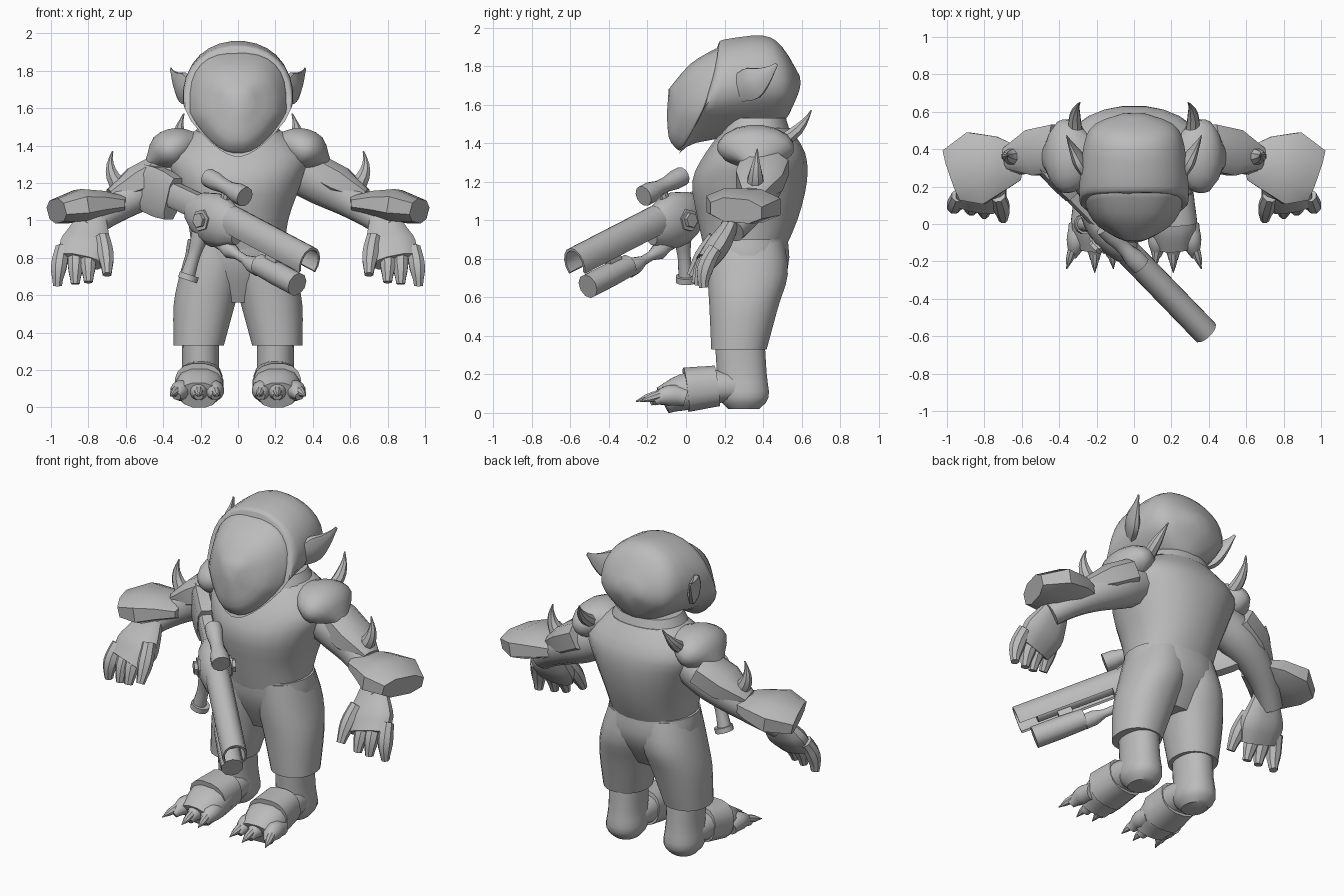
import bpy, bmesh, math
from mathutils import Vector, Matrix

cube = bpy.data.objects.get("Cube")
if cube:
    bpy.data.objects.remove(cube)

GREY = (.5, .5, .5, 1)
clay = bpy.data.materials.new("plain grey")
clay.use_nodes = True
clay.diffuse_color = GREY
clay.node_tree.nodes["Principled BSDF"].inputs["Base Color"].default_value = GREY
ACROSS, DEPTH = Vector((1, 0, 0)), Vector((0, 1, 0))
parts = []


def skin(name, rings, mirror):
    """Bridge equal rings of points into one closed part."""
    bm = bmesh.new()
    loops = [[bm.verts.new(point) for point in ring] for ring in rings]
    for first, second in zip(loops, loops[1:]):
        for i in range(len(first)):
            bm.faces.new((first[i - 1], first[i], second[i], second[i - 1]))
    bm.faces.new(loops[0])
    bm.faces.new(loops[-1])
    bmesh.ops.recalc_face_normals(bm, faces=bm.faces)
    mesh = bpy.data.meshes.new(name)
    bm.to_mesh(mesh)
    bm.free()
    mesh.materials.append(clay)
    part = bpy.data.objects.new(name, mesh)
    bpy.context.collection.objects.link(part)
    if mirror:
        part.modifiers.new("mirror", 'MIRROR').use_mirror_merge = False
    parts.append(part)


def oval(centre, u, v, sides, power):
    """Ring of points round a centre; a higher power makes it squarer."""
    ring = []
    for i in range(sides):
        turn = math.tau * (i + .5) / sides
        x, y = (math.copysign(abs(f) ** (2 / power), f) for f in (math.cos(turn), math.sin(turn)))
        ring.append(centre + u * x + v * y)
    return ring


def ease(rows, steps):
    """Run a smooth curve through the rows, with some steps between each pair."""
    rows = [Vector(row) for row in rows]
    last = len(rows) - 1
    result = []
    for i in range(last):
        a, b, c, d = (rows[max(0, min(last, i + k))] for k in (-1, 0, 1, 2))
        for step in range(steps):
            t = step / steps
            slope_in, slope_out = (c - a) / 2, (d - b) / 2
            cubic = (b - c) * 2 + slope_in + slope_out
            square = (c - b) * 3 - slope_in * 2 - slope_out
            result.append(((cubic * t + square) * t + slope_in) * t + b)
    return result + [rows[-1]]


def stack(name, rows, mirror=False):
    """Level ovals from rows of height, x, y, half width and half depth."""
    rings = [oval(Vector((x, y, z)), ACROSS * width, DEPTH * depth, 24, 2.2)
             for z, x, y, width, depth in ease(rows, 3)]
    skin(name, rings, mirror)


def limb(name, start, end, widths, mid=None, side=ACROSS, flat=1, sides=12, power=2,
         steps=3, frame=Matrix(), mirror=True):
    """Ovals square to a bent path, with half widths spaced evenly along it."""
    start, end = Vector(start), Vector(end)
    mid = Vector(mid) if mid else (start + end) / 2
    widths = [row.x for row in ease([(width, 0) for width in widths], steps)]
    rings = []
    for i, width in enumerate(widths):
        t = i / (len(widths) - 1)
        centre = start.lerp(mid, t).lerp(mid.lerp(end, t), t)
        ahead = (mid - start).lerp(end - mid, t).normalized()
        u = (side - ahead * side.dot(ahead)).normalized()
        ring = oval(centre, u * width, ahead.cross(u) * width * flat, sides, power)
        rings.append([frame @ point for point in ring])
    skin(name, rings, mirror)


def head_part(name, power, rows):
    """Upright ovals from rows of top y and z, bottom y and z, and half width."""
    rings = []
    for top_y, top_z, low_y, low_z, width in ease(rows, 3):
        top, low = Vector((0, top_y, top_z)), Vector((0, low_y, low_z))
        ring = oval((top + low) / 2, ACROSS * width, (top - low) / 2, 28, power)
        for point in ring:  # narrow jaw, cheeks set back
            k = (point.z - low_z) / (top_z - low_z)
            point.x *= 1 - max(0, .4 - k)
            point.y += width / 6 * math.sin(math.pi * k)
        rings.append(ring)
    skin(name, rings, False)


# Head
head_part("helmet", 2.1, [(.59, 1.75, .58, 1.65, .05), (.5, 1.9, .5, 1.5, .21), (.4, 1.96, .35, 1.45, .27),
                          (.2, 1.94, .05, 1.4, .295), (.17, 1.92, -.04, 1.34, .285)])
head_part("visor", 2.6, [(.17, 1.895, -.03, 1.36, .26), (.14, 1.885, -.05, 1.37, .25),
                         (.02, 1.81, -.09, 1.43, .19), (-.09, 1.68, -.1, 1.57, .06)])
limb("ear", (.26, .28, 1.69), (.36, .47, 1.81), (.08, .09, .05, .01), mid=(.32, .38, 1.71),
     side=Vector((0, -.3, 1)), flat=.4, sides=8)

# Body and clothes
stack("torso", [(.82, 0, .3, .25, .2), (1, 0, .32, .27, .26), (1.2, 0, .33, .34, .3),
                (1.35, 0, .36, .38, .26), (1.48, 0, .37, .23, .17)])
stack("collar", [(1.4, 0, .36, .27, .2), (1.53, 0, .36, .2, .16)])
stack("hips", [(.9, 0, .31, .27, .22), (.75, 0, .32, .28, .21), (.56, 0, .31, .18, .11)])
stack("trouser_leg", [(.89, .1, .31, .16, .2), (.72, .14, .32, .17, .21), (.55, .18, .3, .165, .18),
                      (.33, .21, .275, .135, .145)], mirror=True)

# Feet
stack("ankle", [(.36, .2, .28, .1, .13), (.2, .2, .29, .1, .13), (.08, .2, .3, .11, .13),
                (.02, .2, .3, .07, .08)], mirror=True)
limb("foot", (.2, .35, .12), (.21, -.12, .065), (.09, .11, .12, .13, .1), mid=(.2, .1, .17), flat=.75, power=2.4)
limb("foot_strap", (.2, .16, .14), (.21, 0, .12), (.12, .13), flat=.9, sides=16, power=2.5)
for name, x, reach, splay in (("inner", .13, 0, -.01), ("middle", .21, .02, 0), ("outer", .3, 0, .03)):
    limb(name + "_toe", (x, 0, .08), (x + splay, -.17 - reach, .06), (.05, .055, .025), mid=(x, -.1, .11))
    limb(name + "_toe_claw", (x + splay, -.14 - reach, .09), (x + splay * 2, -.24 - reach, .06),
         (.025, .02, .003), sides=8)

# Shoulders
limb("shoulder_pad", (.2, .37, 1.42), (.48, .36, 1.29), (.08, .18, .19, .05), mid=(.36, .36, 1.41),
     side=DEPTH, flat=.55, sides=16)
limb("back_spike", (.31, .48, 1.4), (.29, .65, 1.57), (.04, .03, .004), mid=(.33, .6, 1.46), sides=8)

# Arms, with flared cuffs over the wrists
limb("arm", (.3, .38, 1.27), (.82, .24, .95), (.12, .12, .1, .08, .07), mid=(.6, .42, 1.13), side=DEPTH)
limb("arm_plate", (.4, .41, 1.28), (.68, .35, 1.13), (.13, .13, .06), side=DEPTH, flat=.7, sides=8, power=3, steps=1)
limb("elbow_spike", (.63, .36, 1.18), (.67, .37, 1.37), (.05, .03, .004), mid=(.71, .36, 1.26), sides=8)
limb("cuff", (.6, .32, 1.09), (.97, .26, 1.05), (.09, .16, .21, .15), mid=(.78, .33, 1.1),
     side=DEPTH, flat=.45, sides=8, power=2.5, steps=1)

# Hands
limb("palm", (.78, .25, 1.02), (.84, .1, .78), (.08, .11, .14, .12), mid=(.8, .2, .9), flat=.45, power=2.5)
for name, x, tip in (("outer", .965, .65), ("ring", .87, .66), ("index", .8, .67), ("thumb", .7, .71)):
    root = Vector((.83, .15, tip + .2)).lerp(Vector((x, .15, tip + .2)), .8)
    limb(name + "_finger", root, (x, x / 4 - .15, tip), (.04, .045, .025), mid=(x, .08, tip + .1), sides=8)

# Blaster, laid out as along, sideways and up, then slung across the body
ahead = Vector((.66, -.68, -.35)).normalized()
level = Vector((.68, .66, 0)).normalized()
gun = Matrix((ahead, level, ahead.cross(level))).transposed().to_4x4()
gun.translation = (-.13, -.05, 1)


def gun_part(name, start, end, widths, side=DEPTH, **options):
    limb(name, start, end, widths, side=side, steps=1, frame=gun, mirror=False, **options)


gun_part("gun_body", (-.18, 0, 0), (.2, 0, .01), (.05, .08, .095, .095, .08, .05), flat=1.5)
gun_part("gun_stock", (-.1, 0, .03), (-.36, 0, .02), (.045, .045), flat=1.5, sides=8, power=4)
gun_part("stock_end", (-.33, 0, 0), (-.57, 0, -.01), (.05, .055, .055, .05), flat=2.4, sides=8, power=4)
gun_part("scope", (-.12, 0, .2), (.18, 0, .2), (.05, .05, .04, .04, .055, .055))
gun_part("scope_mount", (.04, 0, .1), (.04, 0, .2), (.025, .025), sides=8)
gun_part("front_rod", (.05, 0, -.1), (.42, 0, -.12), (.03, .03, .045, .025, .025, .045, .045))
gun_part("lower_barrel", (.41, 0, -.1), (.72, 0, -.1), (.06, .065, .065), sides=10)
gun_part("inner_barrel", (.15, 0, .04), (.66, 0, .04), (.05, .05))
gun_part("barrel_bridge", (.5, 0, -.1), (.5, 0, 0), (.03, .03), flat=2, sides=4)
for name, reach, width in (("side_plate", .1, .06), ("side_bolt", .12, .04)):
    gun_part(name, (0, -reach, 0), (0, reach, 0), (width, width), side=ACROSS, sides=6)

# Arched barrel shroud, open below
sweep = [math.radians(angle) for angle in range(-125, 126, 25)]
arch = [(radius * .8 * math.sin(turn), radius * math.cos(turn) + .04)
        for radius, turns in ((.09, sweep), (.075, sweep[::-1])) for turn in turns]
skin("barrel_shroud", [[gun @ Vector((along, *point)) for point in arch] for along in (.13, .77)], False)

# Grip with its foot
limb("gun_grip", (-.2, -.02, .93), (-.27, 0, .7), (.05, .035, .04), mirror=False)
limb("grip_foot", (-.26, 0, .71), (-.27, 0, .68), (.055, .055), mirror=False)

# Smooth shading with sharp edges kept
bpy.ops.object.select_all(action='DESELECT')
for part in parts:
    part.select_set(True)
bpy.context.view_layer.objects.active = parts[0]
bpy.ops.object.shade_smooth_by_angle(angle=math.radians(42))
